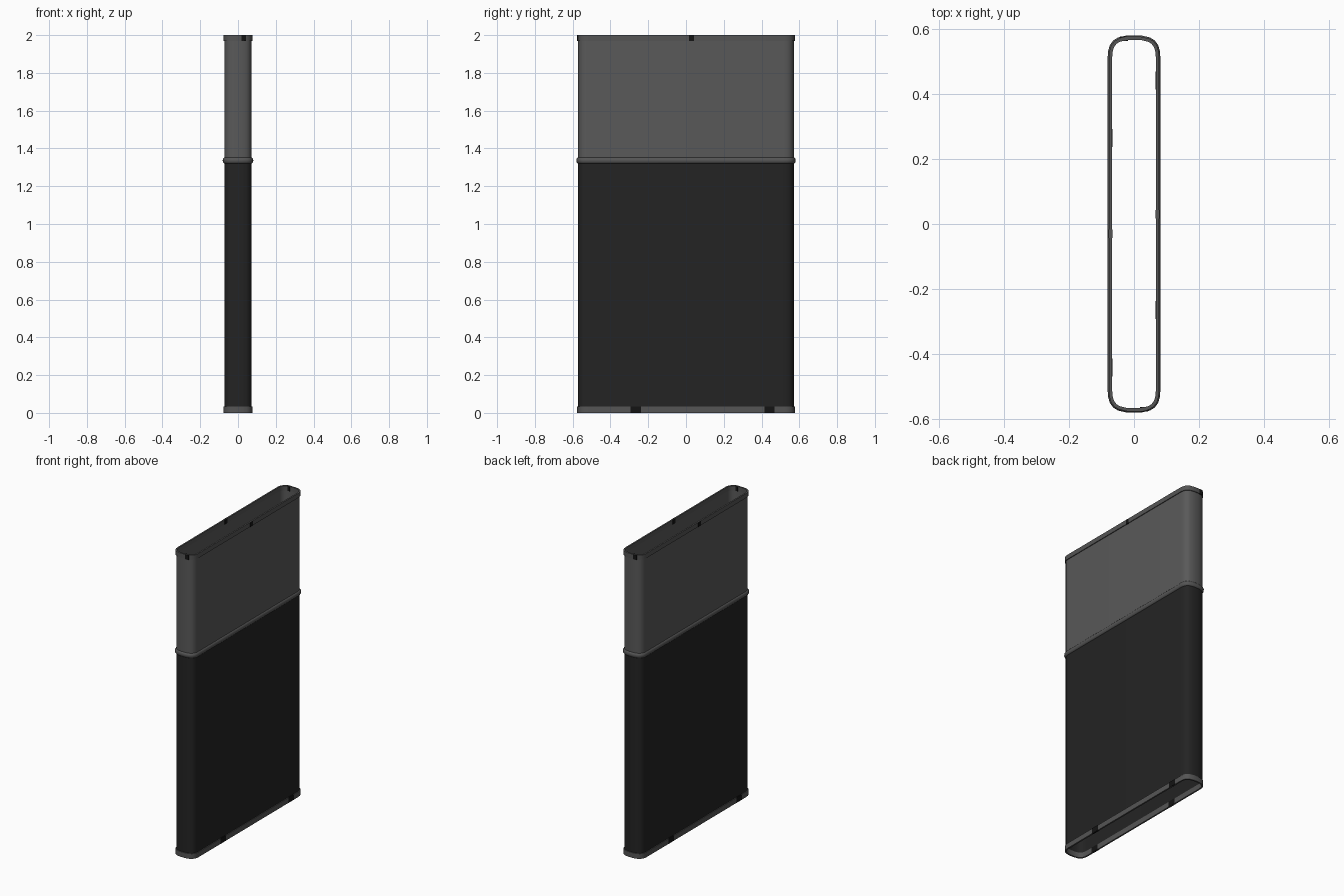
import bpy, bmesh, math
from mathutils import Vector

if "Cube" in bpy.data.objects:
    bpy.data.objects.remove(bpy.data.objects["Cube"])

def mat(name, v):
    m = bpy.data.materials.new(name)
    m.diffuse_color = (v, v, v, 1)
    m.use_nodes = True
    m.node_tree.nodes["Principled BSDF"].inputs["Base Color"].default_value = m.diffuse_color
    return m

GREY = mat("grey_metal", 0.1)
RIM = mat("rim_grey", 0.09)
DARK = mat("dark_charcoal", 0.017)
BLACK = mat("gap_black", 0.007)

# Rounded plan outline of the sleeve, one quarter mirrored to a full loop
quarter = [(.072, .515), (.0705, .532), (.066, .547), (.057, .559), (.045, .566), (.019, .572)]
outline = quarter + [(-x, y) for x, y in reversed(quarter)]
outline += [(-x, -y) for x, y in outline]
outline = [Vector(p) for p in outline]

def offset_loop(d):
    pts, n = [], len(outline)
    for i, p in enumerate(outline):
        a = (p - outline[i - 1]).normalized()
        b = (outline[(i + 1) % n] - p).normalized()
        na, nb = Vector((a.y, -a.x)), Vector((b.y, -b.x))
        nrm = (na + nb).normalized()
        pts.append(p + nrm * d / nrm.dot(na))
    return pts

def band(name, section, material):
    """Sweep a closed (offset, z) section around the outline."""
    bm = bmesh.new()
    rings = [[bm.verts.new((p.x, p.y, z)) for p in offset_loop(d)] for d, z in section]
    n = len(outline)
    for k, r in enumerate(rings):
        s = rings[(k + 1) % len(rings)]
        for i in range(n):
            j = (i + 1) % n
            bm.faces.new((r[i], r[j], s[j], s[i]))
    bmesh.ops.recalc_face_normals(bm, faces=bm.faces)
    finish(name, bm, material)

def finish(name, bm, material):
    me = bpy.data.meshes.new(name)
    bm.to_mesh(me)
    bm.free()
    me.materials.append(material)
    ob = bpy.data.objects.new(name, me)
    bpy.context.collection.objects.link(ob)
    bpy.context.view_layer.objects.active = ob
    ob.select_set(True)
    bpy.ops.object.shade_smooth_by_angle(angle=math.radians(40))
    ob.select_set(False)

# offsetting direction: make positive always mean outward
sign = 1 if offset_loop(.01)[0].x > outline[0].x else -1

def rect(inner, outer, z0, z1):
    return [(sign * inner, z0), (sign * outer, z0), (sign * outer, z1), (sign * inner, z1)]

# Thin walls
band("lower_wall", rect(-.003, 0, .01, 1.335), DARK)
band("upper_wall", rect(-.003, 0, 1.335, 1.99), GREY)

# End rims
band("bottom_rim", rect(-.005, .005, 0, .034), RIM)
band("top_rim", rect(-.005, .005, 1.97, 2.0), RIM)

# Rounded bead at the join
bead = [(sign * (-.002 + .011 * math.cos(t)), 1.336 + .016 * math.sin(t))
        for t in [math.radians(-90 + 22.5 * i) for i in range(9)]]
band("middle_bead", bead, RIM)

# Dark breaks in the rims, repeated by a half turn
def gap(name, x, y, sx, sy, z0, z1):
    for k, s in enumerate((1, -1)):
        bm = bmesh.new()
        bmesh.ops.create_cube(bm, size=1)
        for v in bm.verts:
            v.co = (s * x + v.co.x * sx, s * y + v.co.y * sy, (z0 + z1) / 2 + v.co.z * (z1 - z0))
        finish(f"{name}_{k + 1}", bm, BLACK)

gap("bottom_gap_wide", .072, -.265, .0115, .055, 0, .035)
gap("bottom_gap_far", .072, .442, .0115, .055, 0, .035)
gap("top_gap_side", .072, .03, .0115, .026, 1.969, 2.0)
gap("top_gap_end", .031, -.5705, .024, .0135, 1.969, 2.0)
